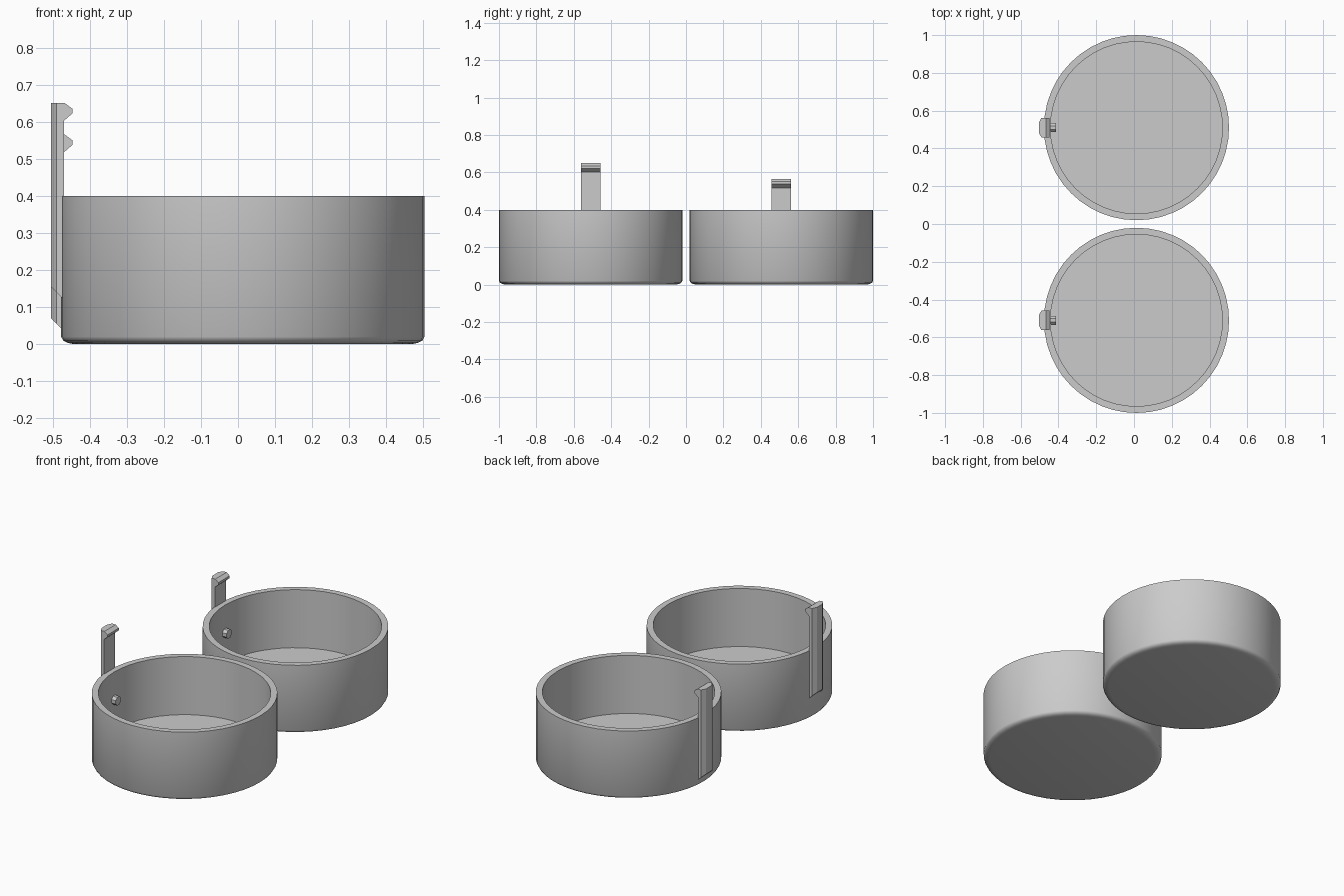
import bpy, bmesh, math

if "Cube" in bpy.data.objects:
    bpy.data.objects.remove(bpy.data.objects["Cube"])

grey = bpy.data.materials.new("light grey")
grey.diffuse_color = (0.6, 0.6, 0.6, 1)
grey.use_nodes = True
grey.node_tree.nodes["Principled BSDF"].inputs["Base Color"].default_value = grey.diffuse_color

CX, SIDES = 0.013, 48


def finish(bm, name, smooth=False):
    bmesh.ops.recalc_face_normals(bm, faces=bm.faces)
    me = bpy.data.meshes.new(name)
    bm.to_mesh(me)
    bm.free()
    me.materials.append(grey)
    ob = bpy.data.objects.new(name, me)
    bpy.context.collection.objects.link(ob)
    if smooth:
        bpy.ops.object.select_all(action='DESELECT')
        ob.select_set(True)
        bpy.context.view_layer.objects.active = ob
        bpy.ops.object.shade_smooth_by_angle(angle=math.radians(40))
    return ob


def loft(bm, rings, closed_ends=True):
    """Skin a list of equal-length point rings and cap both ends."""
    loops = [[bm.verts.new(p) for p in ring] for ring in rings]
    for a, b in zip(loops, loops[1:]):
        for i in range(len(a)):
            j = (i + 1) % len(a)
            bm.faces.new((a[i], a[j], b[j], b[i]))
    if closed_ends:
        bm.faces.new(loops[0][::-1])
        bm.faces.new(loops[-1])


def circle(r, y, z):
    return [(CX + r * math.cos(2 * math.pi * i / SIDES),
             y + r * math.sin(2 * math.pi * i / SIDES), z) for i in range(SIDES)]


def cup(name, y):
    # rounded bottom rim, straight wall, flat lip, flat inner floor
    bm = bmesh.new()
    profile = [(0.455, 0), (0.471, 0.003), (0.484, 0.009), (0.49, 0.02),
               (0.49, 0.4), (0.455, 0.4), (0.455, 0.062)]
    loft(bm, [circle(r, y, z) for r, z in profile])
    finish(bm, name, True)


def clip(name, y, top):
    bm = bmesh.new()
    # chamfered strip with a slanted lower end
    section = [(-0.470, -0.052), (-0.470, 0.052), (-0.490, 0.052),
               (-0.504, 0.026), (-0.504, -0.026), (-0.490, -0.052)]
    z0 = top - 0.53
    loft(bm, [[(x, y + v, z0 - 0.47 - x) for x, v in section],
              [(x, y + v, top) for x, v in section]])
    # hook barb at the top, facing inward
    barb = [(-0.475, 0), (-0.467, 0), (-0.447, -0.015),
            (-0.447, -0.028), (-0.470, -0.048), (-0.475, -0.048)]
    loft(bm, [[(x, y + s * 0.052, top + z) for x, z in barb] for s in (-1, 1)])
    finish(bm, name)


def peg(name, y):
    # small eight-sided peg on the inside of the wall
    bm = bmesh.new()
    angles = [math.pi / 8 + i * math.pi / 4 for i in range(8)]
    loft(bm, [[(x, y + 0.026 * math.cos(a), 0.24 + 0.026 * math.sin(a))
               for a in angles] for x in (-0.46, -0.414)])
    finish(bm, name)


for side, y, top in (("front", -0.51, 0.65), ("back", 0.51, 0.565)):
    cup(side + "_cup", y)
    clip(side + "_clip", y, top)
    peg(side + "_peg", y)
